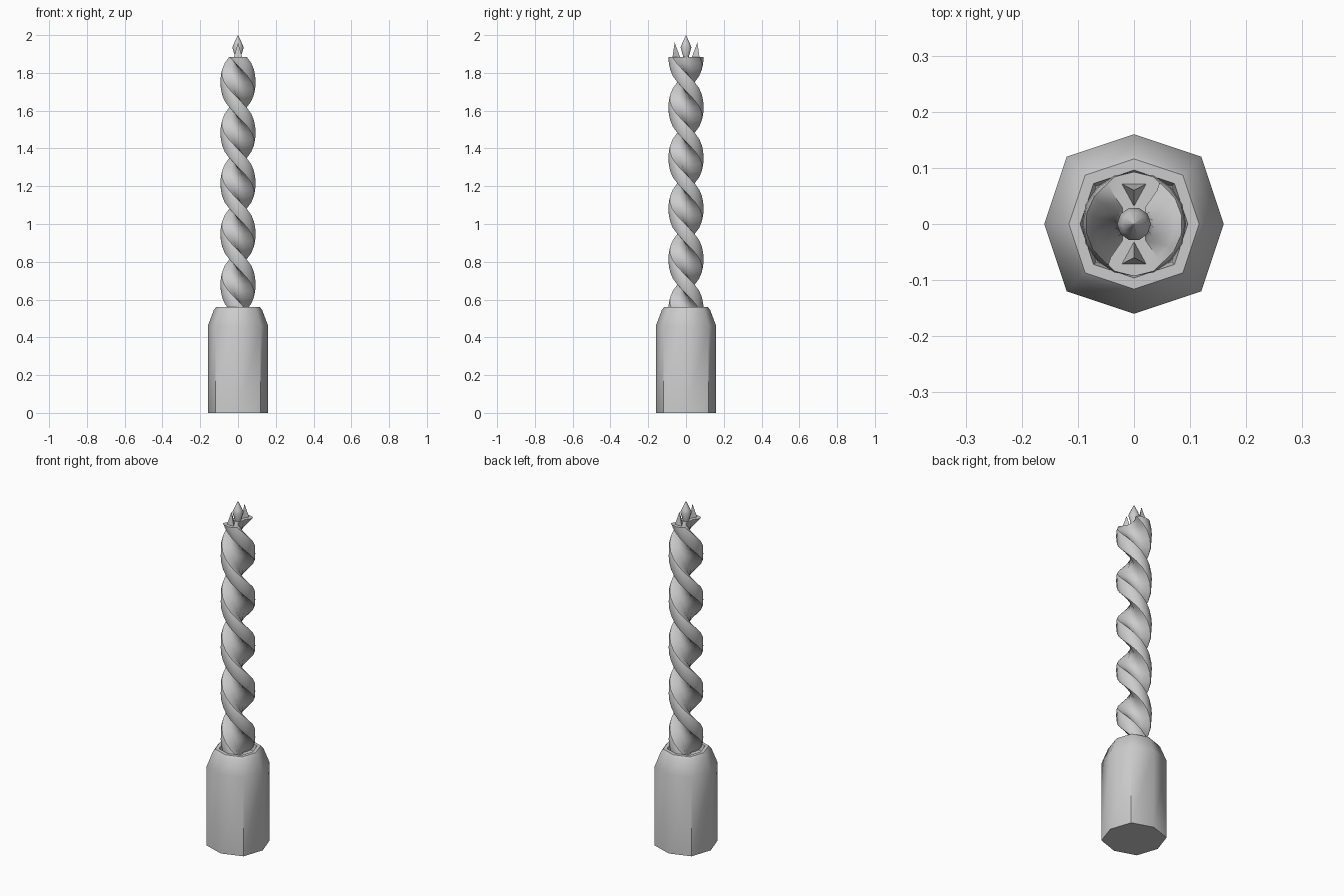
import bpy, bmesh
from math import sin, cos, pi, radians

cube = bpy.data.objects.get("Cube")
if cube:
    bpy.data.objects.remove(cube, do_unlink=True)

steel = bpy.data.materials.new("grey_steel")
steel.use_nodes = True
grey = (0.6, 0.6, 0.6, 1)
steel.diffuse_color = grey
steel.node_tree.nodes["Principled BSDF"].inputs["Base Color"].default_value = grey


def loft(name, rings, angle):
    """Skin a stack of equal-length rings, cap both ends and smooth by angle."""
    bm = bmesh.new()
    loops = [[bm.verts.new(p) for p in ring] for ring in rings]
    n = len(loops[0])
    for a, b in zip(loops, loops[1:]):
        for i in range(n):
            j = (i + 1) % n
            bm.faces.new((a[i], a[j], b[j], b[i]))
    bm.faces.new(loops[0][::-1])
    bm.faces.new(loops[-1])
    bmesh.ops.remove_doubles(bm, verts=bm.verts, dist=0.00001)
    bmesh.ops.recalc_face_normals(bm, faces=bm.faces)
    mesh = bpy.data.meshes.new(name)
    bm.to_mesh(mesh)
    bm.free()
    mesh.materials.append(steel)
    obj = bpy.data.objects.new(name, mesh)
    bpy.context.collection.objects.link(obj)
    bpy.ops.object.select_all(action="DESELECT")
    obj.select_set(True)
    bpy.context.view_layer.objects.active = obj
    if angle:
        bpy.ops.object.shade_smooth_by_angle(angle=radians(angle))
    return obj


def octagon(r, z):
    """Eight-sided ring, slightly fuller on the diagonals."""
    return [(r * (1 + 0.06 * (i % 2)) * cos(i * pi / 4),
             r * (1 + 0.06 * (i % 2)) * sin(i * pi / 4), z) for i in range(8)]


# Shank: octagonal body, tapered shoulder and shallow socket
shank = [(0.16, 0), (0.16, 0.46), (0.128, 0.545), (0.116, 0.56), (0.096, 0.56), (0.09, 0.52)]
loft("shank", [octagon(r, z) for r, z in shank], 50)

# Fluted bit: bow-tie section twisted through five half turns
quarter = [(0.018, 0), (0.021, 0.03), (0.042, 0.06), (0.046, 0.073), (0.035, 0.084)]
half = quarter + [(0, 0.093)] + [(-x, y) for x, y in quarter[:0:-1]]
section = half + [(-x, -y) for x, y in half]
top, pitch, per_half = 1.885, 0.268, 8
rings = []
for s in range(5 * per_half + 2):
    turn = s * pi / per_half
    z = top - s * pitch / per_half
    rings.append([(x * cos(turn) - y * sin(turn), x * sin(turn) + y * cos(turn), z)
                  for x, y in section])
loft("fluted_bit", rings[::-1], 50)

# Centre point
point = [(0.014, 1.88), (0.03, 1.935), (0.022, 1.955), (0.0, 2.0)]
loft("centre_point", [[(r * cos(i * pi / 5), r * sin(i * pi / 5), z) for i in range(10)]
                      for r, z in point[:-1]] + [[(0.0005 * cos(i * pi / 5),
                      0.0005 * sin(i * pi / 5), 2.0) for i in range(10)]], 50)

# Two cutting spurs on the rim
for name, side in (("back_spur", 1), ("front_spur", -1)):
    base = [(-0.023, 0.072), (0, 0.03), (0.023, 0.072)]
    rings = [[(x * k, side * (0.06 + (y - 0.06) * k), z) for x, y in base]
             for k, z in ((1, 1.88), (0.01, 1.96))]
    loft(name, rings, 0)
